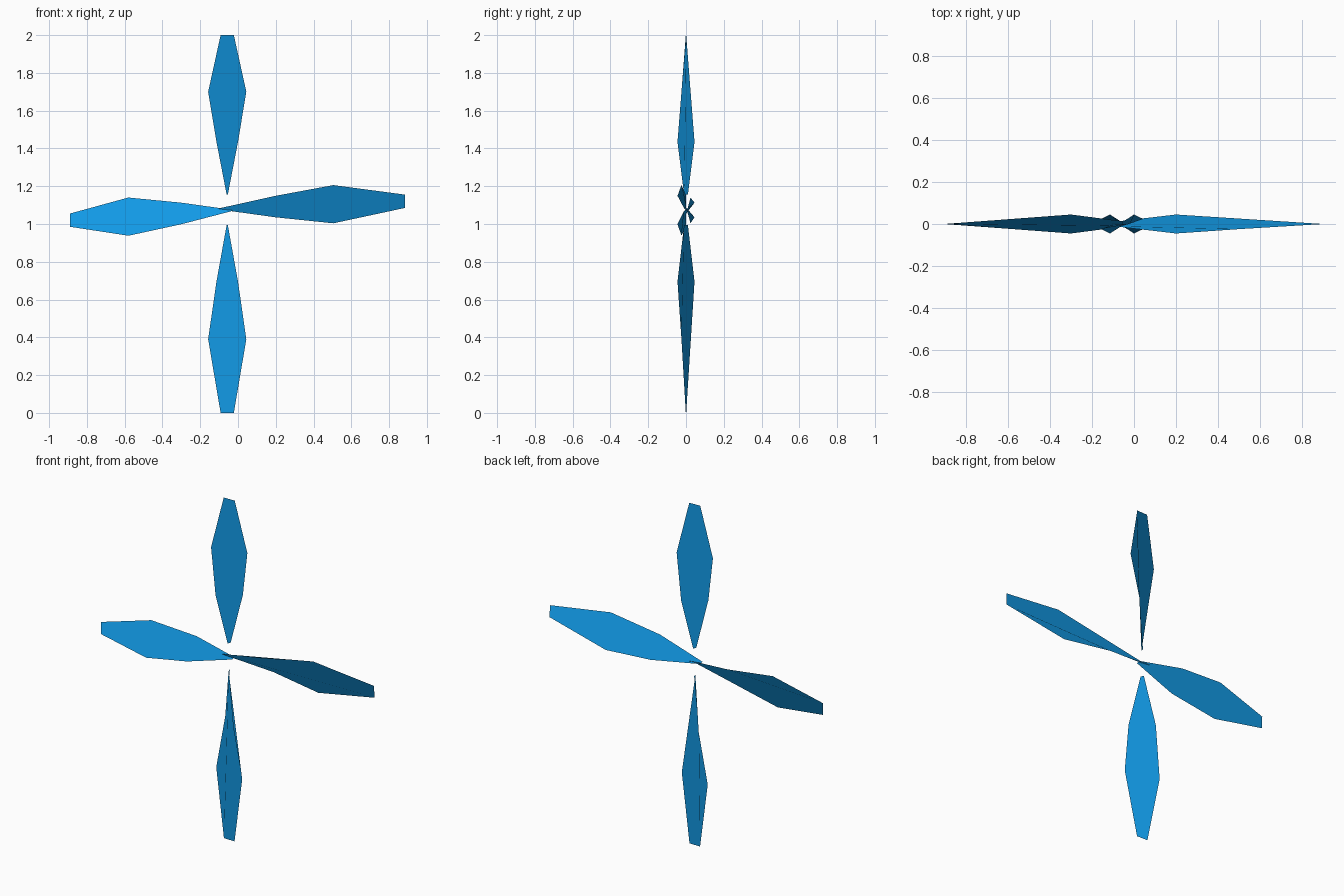
import bpy
from mathutils import Vector

if "Cube" in bpy.data.objects:
    bpy.data.objects.remove(bpy.data.objects["Cube"])

blue = bpy.data.materials.new("bright blue")
blue.diffuse_color = (0.006, 0.33, 0.81, 1)
blue.use_nodes = True
blue.node_tree.nodes["Principled BSDF"].inputs["Base Color"].default_value = blue.diffuse_color

# blade stations root to tip: half chord in the rotor plane, half depth in y
CHORD = (0.003, 0.057, 0.101, 0.035)
DEPTH = (0.010, 0.045, 0.024, 0.001)


def blade(name, direction, root, distances, drift):
    """Thin twisted blade: one outline face running out from the root."""
    d = Vector(direction)
    c = Vector((-d.z, 0, d.x))            # chord direction, leading edge
    front, back = [], []
    for s, hw, hy in zip(distances, CHORD, DEPTH):
        p = Vector(root) + d * s + c * (drift * s)
        front.append(p + c * hw + Vector((0, -hy, 0)))
        back.append(p - c * hw + Vector((0, hy, 0)))
    verts = back + front[::-1]
    me = bpy.data.meshes.new(name)
    me.from_pydata(verts, [], [list(range(len(verts)))])
    me.materials.append(blue)
    me.update()
    ob = bpy.data.objects.new(name, me)
    bpy.context.collection.objects.link(ob)


# four blades of the rotor
blade("top_blade", (0, 0, 1), (-0.057, 0, 1.155), (0, 0.28, 0.545, 0.845), 0)
blade("bottom_blade", (0, 0, -1), (-0.057, 0, 0.995), (0, 0.30, 0.605, 0.995), 0)
blade("right_blade", (1, 0, 0), (-0.10, 0, 1.08), (0, 0.30, 0.605, 0.985), 0.041)
blade("left_blade", (-1, 0, 0), (-0.03, 0, 1.072), (0, 0.27, 0.55, 0.86), 0.060)
